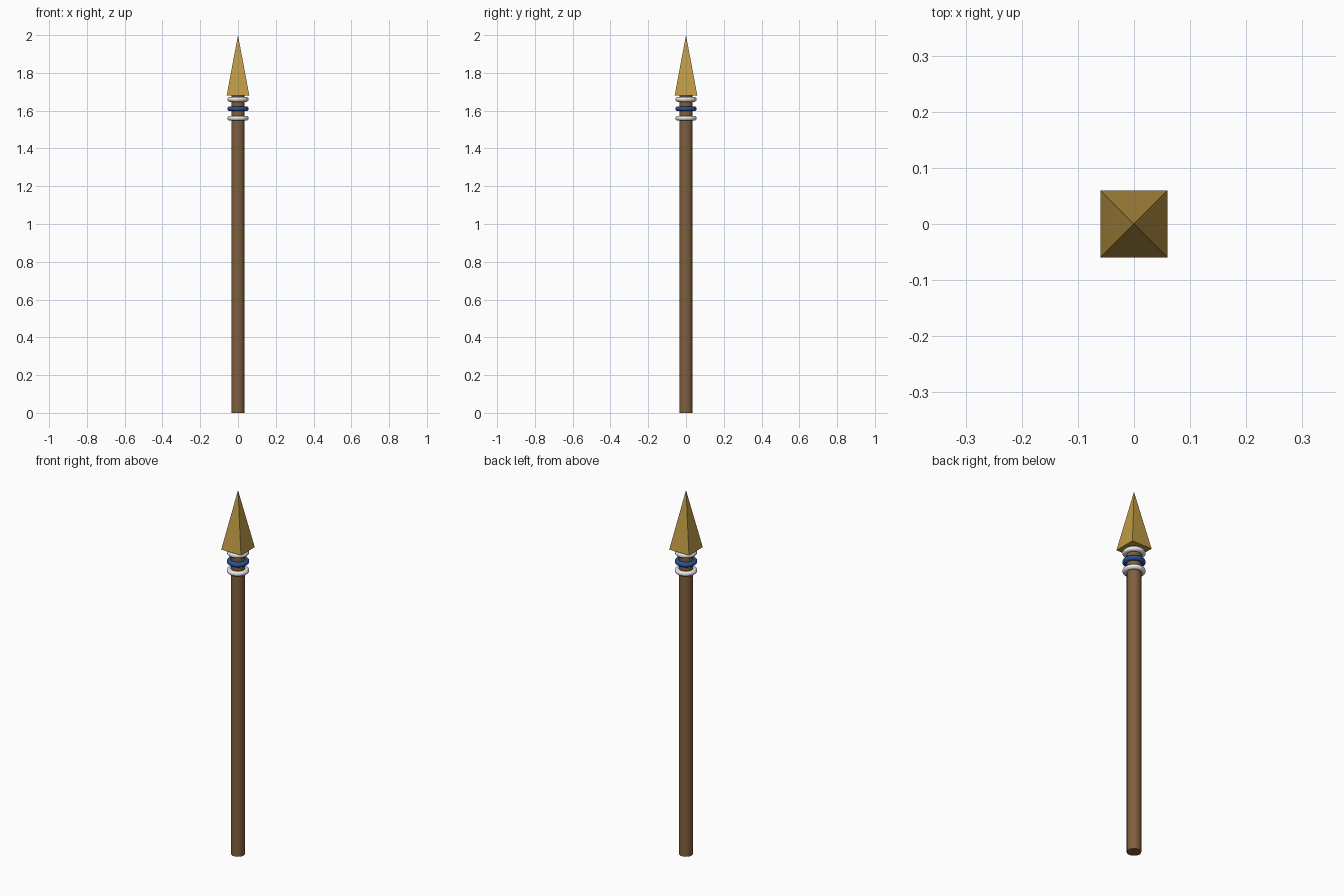
import bpy, bmesh, math

if "Cube" in bpy.data.objects:
    bpy.data.objects.remove(bpy.data.objects["Cube"])


def material(name, rgb):
    m = bpy.data.materials.new(name)
    m.diffuse_color = (*rgb, 1)
    m.use_nodes = True
    m.node_tree.nodes["Principled BSDF"].inputs["Base Color"].default_value = m.diffuse_color
    return m


wood = material("brown wood", (0.22, 0.117, 0.045))
gold = material("golden metal", (0.52, 0.32, 0.06))
white = material("white band", (0.8, 0.8, 0.8))
blue = material("blue band", (0.02, 0.085, 0.32))


def finish(name, mat, smooth):
    ob = bpy.context.object
    ob.name = name
    ob.data.materials.append(mat)
    if smooth:
        bpy.ops.object.shade_smooth_by_angle(angle=math.radians(40))
    return ob


# Round wooden shaft, tucked slightly into the head
bpy.ops.mesh.primitive_cylinder_add(vertices=24, radius=0.035, depth=1.7,
                                    location=(0, 0, 0.85))
finish("shaft", wood, True)

# Binding rings under the head
for name, z, mat in (("lower_ring", 1.56, white), ("middle_ring", 1.61, blue),
                     ("upper_ring", 1.66, white)):
    bpy.ops.mesh.primitive_torus_add(major_radius=0.043, minor_radius=0.013,
                                     major_segments=32, minor_segments=12,
                                     location=(0, 0, z))
    finish(name, mat, True)

# Four-sided spear head: stacked square sections rising to a point
bm = bmesh.new()
rings = []
for half, z in ((0.06, 1.68), (0.04, 1.787)):
    rings.append([bm.verts.new((sx * half, sy * half, z))
                  for sx, sy in ((-1, -1), (1, -1), (1, 1), (-1, 1))])
tip = bm.verts.new((0, 0, 2.0))
low, mid = rings
for i in range(4):
    j = (i + 1) % 4
    bm.faces.new((low[i], low[j], mid[j], mid[i]))
    bm.faces.new((mid[i], mid[j], tip))
bm.faces.new(low[::-1])
bmesh.ops.recalc_face_normals(bm, faces=bm.faces[:])
mesh = bpy.data.meshes.new("spear_head")
bm.to_mesh(mesh)
bm.free()
head = bpy.data.objects.new("spear_head", mesh)
head.data.materials.append(gold)
bpy.context.collection.objects.link(head)
